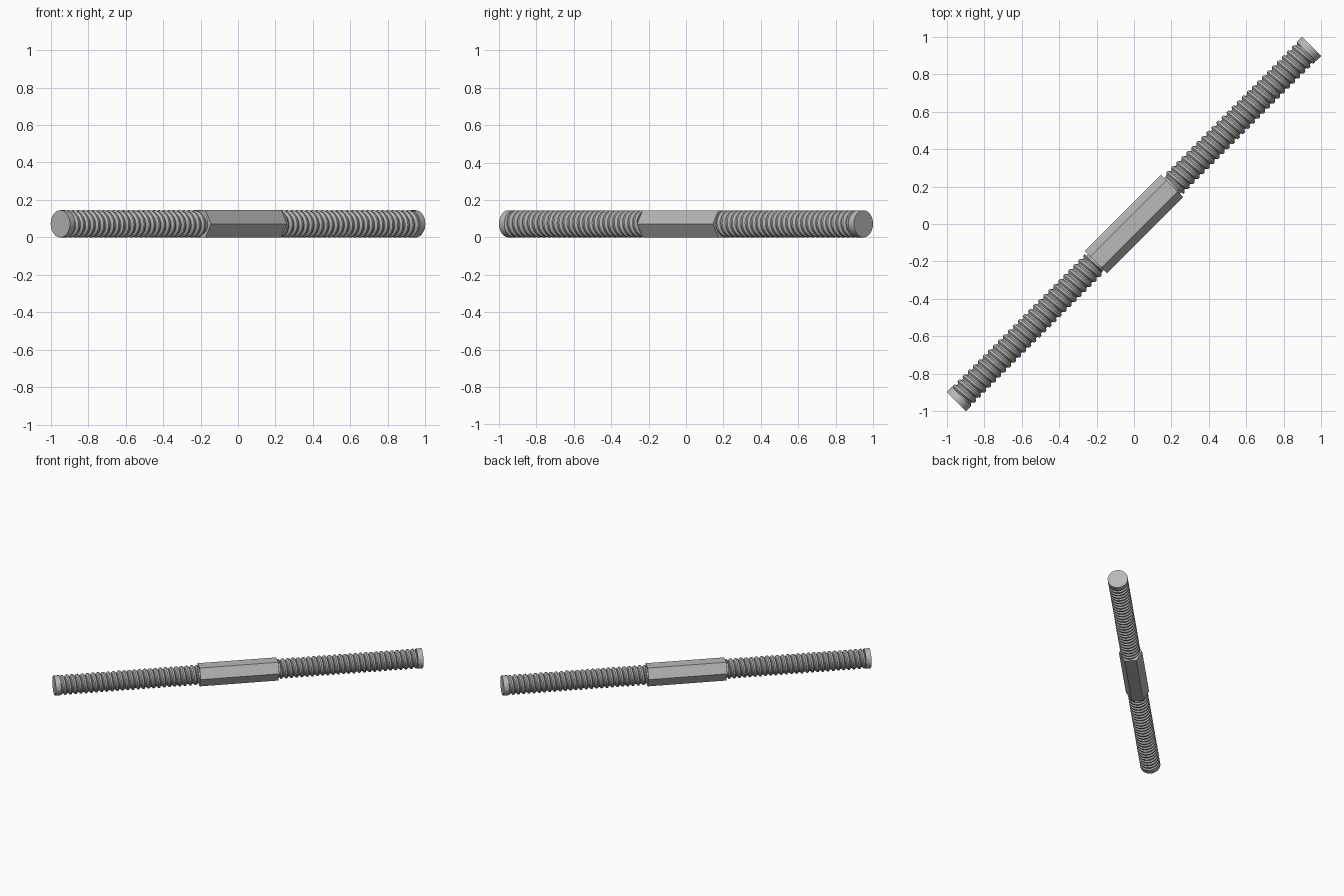
import bpy, bmesh, math
from mathutils import Matrix, Vector

if "Cube" in bpy.data.objects:
    bpy.data.objects.remove(bpy.data.objects["Cube"], do_unlink=True)

CREST, ROOT = 0.0725, 0.0605       # thread radii
HALF = 1.3417                      # half length of the rod
GRIP = 0.287                       # half length of the hexagonal grip
COLLAR, NECK = 0.04, 0.012
PITCH, SIDES = 0.038, 40
PROFILE = [(0.0, ROOT), (0.2, ROOT), (0.45, CREST), (0.75, CREST)]

# The rod lies along the diagonal, resting on the ground
PLACE = Matrix.Translation((0, 0, CREST)) @ Matrix.Rotation(math.radians(45), 4, 'Z')

steel = bpy.data.materials.new("steel_grey")
steel.use_nodes = True
steel.diffuse_color = (0.48, 0.48, 0.48, 1)
steel.node_tree.nodes["Principled BSDF"].inputs["Base Color"].default_value = steel.diffuse_color


def finish(name, bm, turn=0.0, smooth=True):
    bmesh.ops.transform(bm, matrix=PLACE @ Matrix.Rotation(turn, 4, 'Z'), verts=bm.verts)
    bmesh.ops.recalc_face_normals(bm, faces=bm.faces)
    mesh = bpy.data.meshes.new(name)
    bm.to_mesh(mesh)
    bm.free()
    mesh.materials.append(steel)
    obj = bpy.data.objects.new(name, mesh)
    bpy.context.collection.objects.link(obj)
    if smooth:
        bpy.ops.object.select_all(action='DESELECT')
        obj.select_set(True)
        bpy.context.view_layer.objects.active = obj
        bpy.ops.object.shade_smooth_by_angle(angle=math.radians(25))


def prism(name, radius, start, end, sides, turn=0.0, smooth=True):
    """Closed prism along the rod, with a corner pointing sideways."""
    bm = bmesh.new()
    along = Matrix.Translation(((start + end) / 2, 0, 0)) @ Matrix.Rotation(math.pi / 2, 4, 'Y')
    bmesh.ops.create_cone(bm, cap_ends=True, segments=sides, radius1=radius,
                          radius2=radius, depth=end - start, matrix=along)
    finish(name, bm, turn, smooth)


def thread(name, start, end, turn):
    """Helical ridge: each column is shifted along by a fraction of the pitch."""
    bm = bmesh.new()
    count = len(PROFILE)
    rows = (math.ceil((end - start) / PITCH) + 2) * count
    columns = []
    for i in range(SIDES):
        angle = math.tau * i / SIDES
        column = []
        for k in range(rows):
            offset, radius = PROFILE[k % count]
            x = start + PITCH * (k // count - 1 + offset + i / SIDES)
            x = min(max(x, start), end)
            column.append(bm.verts.new((x, radius * math.cos(angle), radius * math.sin(angle))))
        columns.append(column)
    for i in range(SIDES):
        j = (i + 1) % SIDES
        shift = count if j == 0 else 0
        for k in range(rows - 1 - shift):
            a, b = columns[i], columns[j]
            bm.faces.new((a[k], a[k + 1], b[k + 1 + shift], b[k + shift]))
    bmesh.ops.dissolve_degenerate(bm, dist=0.0001, edges=bm.edges)
    finish(name, bm, turn)


# Central hexagonal grip, flat on top and bottom
prism("hex_grip", CREST / math.cos(math.pi / 6), -GRIP, GRIP, 6, smooth=False)

# Matching threaded shaft on either side
for side, turn in (("left", 0.0), ("right", math.pi)):
    prism(side + "_core", ROOT - 0.001, GRIP - 0.01, HALF - 0.01, SIDES, turn)
    thread(side + "_thread", GRIP + NECK, HALF - COLLAR, turn)
    prism(side + "_end_collar", CREST, HALF - COLLAR, HALF, SIDES, turn)
